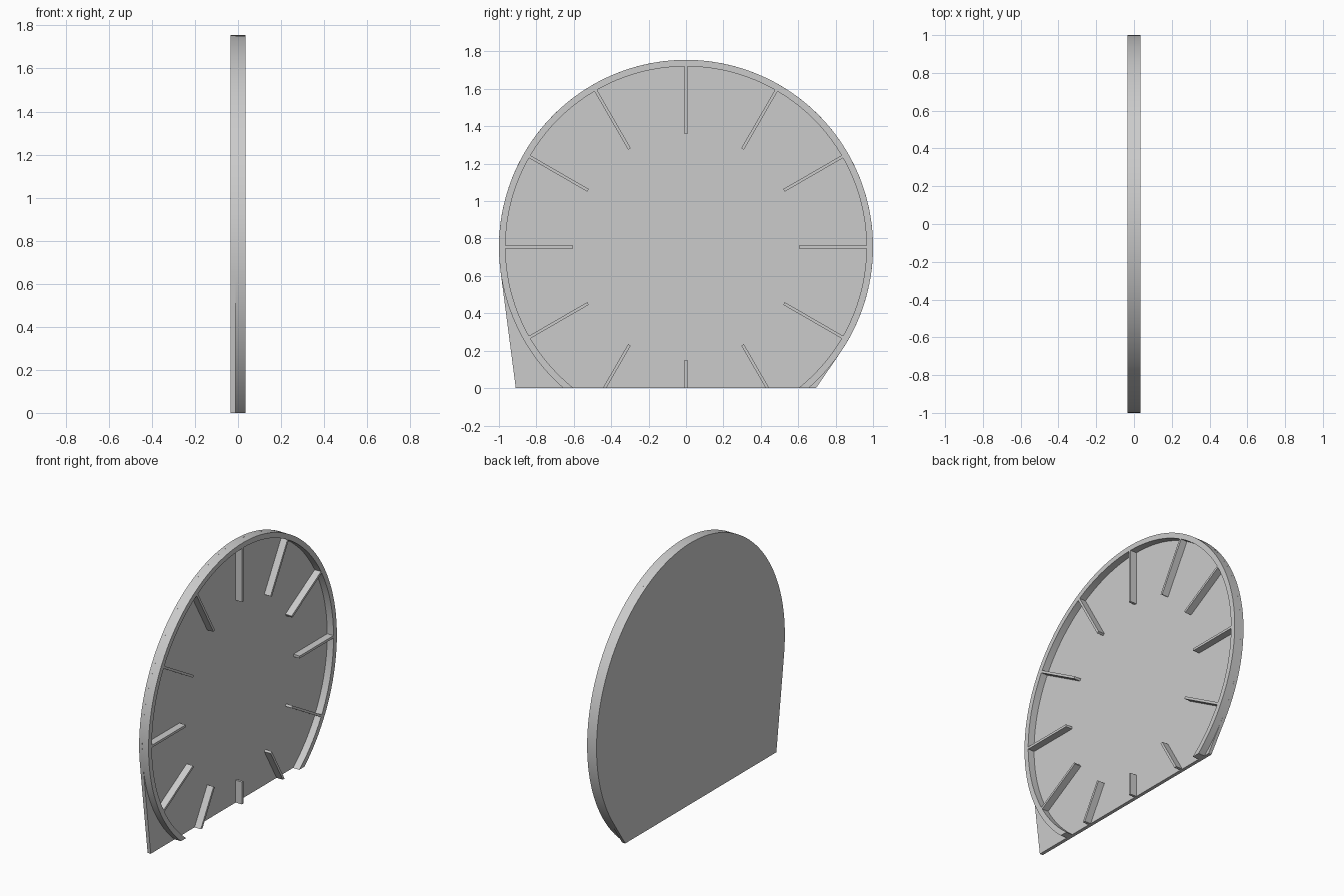
import bpy, bmesh
from math import sin, cos, pi, atan2, acos, hypot
from mathutils import Matrix, Vector

if "Cube" in bpy.data.objects:
    bpy.data.objects.remove(bpy.data.objects["Cube"])

CENTRE_Z = 0.755
BACK, PLATE, FACE = -0.035, -0.012, 0.035   # depth levels along x
R_OUT, R_IN, RIB_START, RIB_WIDTH = 1.0, 0.965, 0.605, 0.016
STEPS = 128

grey = bpy.data.materials.new("plain grey")
grey.use_nodes = True
colour = (0.6, 0.6, 0.6, 1)
grey.diffuse_color = colour
grey.node_tree.nodes["Principled BSDF"].inputs["Base Color"].default_value = colour


def finish(name, bm):
    """Cut flat at the ground, cap the cut and make the object."""
    cut = bmesh.ops.bisect_plane(bm, geom=bm.verts[:] + bm.edges[:] + bm.faces[:],
                                 plane_co=(0, 0, 0), plane_no=(0, 0, 1), clear_inner=True)
    edges = [e for e in cut["geom_cut"] if isinstance(e, bmesh.types.BMEdge)]
    if edges:
        bmesh.ops.holes_fill(bm, edges=[e for e in edges if e.is_boundary])
    bmesh.ops.recalc_face_normals(bm, faces=bm.faces[:])
    mesh = bpy.data.meshes.new(name)
    bm.to_mesh(mesh)
    bm.free()
    mesh.materials.append(grey)
    obj = bpy.data.objects.new(name, mesh)
    bpy.context.collection.objects.link(obj)
    bpy.ops.object.select_all(action="DESELECT")
    obj.select_set(True)
    bpy.context.view_layer.objects.active = obj
    bpy.ops.object.shade_smooth_by_angle(angle=pi / 6)


def tangent_angle(y, side):
    """Angle where a line from the foot corner touches the disc."""
    return atan2(-CENTRE_Z, y) + side * acos(R_OUT / hypot(y, CENTRE_Z))


# Back plate: round top running straight down to two foot corners
front_foot, back_foot = -0.91, 0.695
start = tangent_angle(back_foot, 1)
end = tangent_angle(front_foot, -1) + 2 * pi
outline = [(front_foot, 0), (back_foot, 0)]
for i in range(STEPS + 1):
    a = start + (end - start) * i / STEPS
    outline.append((R_OUT * cos(a), CENTRE_Z + R_OUT * sin(a)))
bm = bmesh.new()
plate = bm.faces.new([bm.verts.new((BACK, y, z)) for y, z in outline])
raised = bmesh.ops.extrude_face_region(bm, geom=[plate])["geom"]
bmesh.ops.translate(bm, vec=(PLATE - BACK, 0, 0),
                    verts=[v for v in raised if isinstance(v, bmesh.types.BMVert)])
finish("back_plate", bm)

# Raised rim: rectangular section swept round the disc
bm = bmesh.new()
section = [(PLATE, R_OUT), (FACE, R_OUT), (FACE, R_IN), (PLATE, R_IN)]
loops = []
for i in range(STEPS):
    a = 2 * pi * i / STEPS
    loops.append([bm.verts.new((x, r * cos(a), CENTRE_Z + r * sin(a))) for x, r in section])
for i in range(STEPS):
    p, q = loops[i - 1], loops[i]
    for j in range(4):
        bm.faces.new((p[j - 1], p[j], q[j], q[j - 1]))
finish("rim", bm)

# Twelve radial ribs
for k in range(12):
    bm = bmesh.new()
    size = Vector((FACE - PLATE, RIB_WIDTH, R_IN + 0.001 - RIB_START))
    place = (Matrix.Translation((0, 0, CENTRE_Z)) @ Matrix.Rotation(k * pi / 6, 4, "X")
             @ Matrix.Translation(((FACE + PLATE) / 2, 0, RIB_START + size.z / 2))
             @ Matrix.Diagonal(size.to_4d()))
    bmesh.ops.create_cube(bm, size=1, matrix=place)
    finish(f"rib_{k + 1}", bm)
